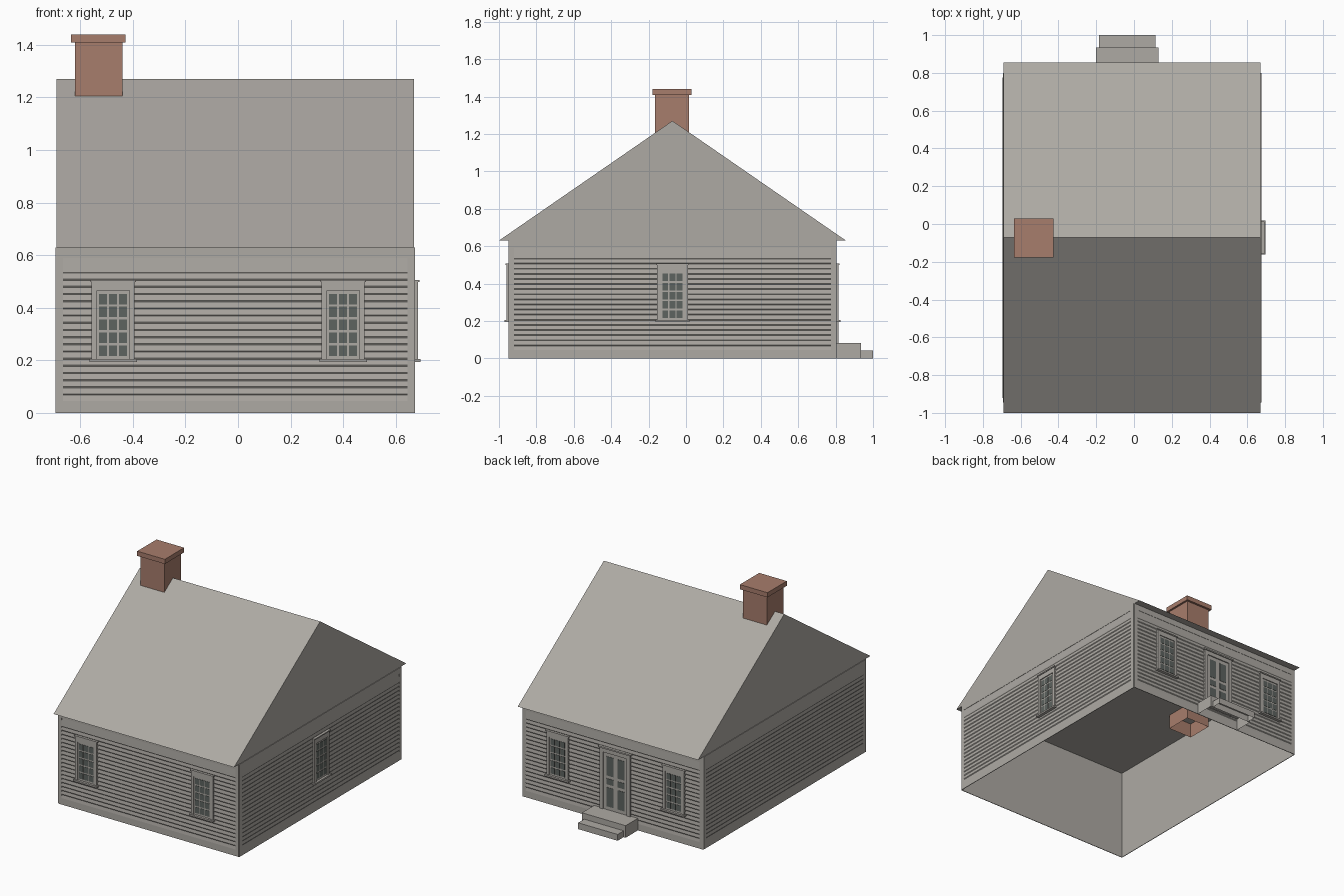
import bpy, bmesh, math
from mathutils import Matrix, Vector

if "Cube" in bpy.data.objects:
    bpy.data.objects.remove(bpy.data.objects["Cube"])


def material(name, rgb):
    m = bpy.data.materials.new(name)
    m.use_nodes = True
    m.diffuse_color = (*rgb, 1)
    bsdf = m.node_tree.nodes["Principled BSDF"]
    bsdf.inputs["Base Color"].default_value = (*rgb, 1)
    bsdf.inputs["Roughness"].default_value = 0.9
    return m


WOOD, GLASS, BRICK = 0, 1, 2
MATS = [material("weathered_grey", (0.42, 0.40, 0.37)),
        material("dark_pane", (0.11, 0.125, 0.115)),
        material("brick_red", (0.39, 0.205, 0.15))]


def box(bm, x, y, z, mat=WOOD, drop=None):
    """Box between (low, high) pairs; drop removes the 'bottom' or 'both' ends."""
    size = Vector((x[1] - x[0], y[1] - y[0], z[1] - z[0]))
    mid = Vector((x[0] + x[1], y[0] + y[1], z[0] + z[1])) / 2
    made = bmesh.ops.create_cube(bm, size=1, matrix=Matrix.Translation(mid) @ Matrix.Diagonal((*size, 1)))
    faces = {f for v in made["verts"] for f in v.link_faces}
    for f in faces:
        f.material_index = mat
    if drop:
        ends = [f for f in faces if abs(f.normal.z) > 0.9 or abs(f.calc_center_median().z - mid.z) > size.z * 0.4]
        if drop == "bottom":
            ends = [f for f in ends if f.calc_center_median().z < mid.z]
        bmesh.ops.delete(bm, geom=ends, context="FACES_ONLY")


def extrude_profile(bm, profile, x0, x1, closed=True):
    """Sweep (y, z) points along x."""
    a = [bm.verts.new((x0, y, z)) for y, z in profile]
    b = [bm.verts.new((x1, y, z)) for y, z in profile]
    n = len(profile)
    for i in range(n if closed else n - 1):
        j = (i + 1) % n
        bm.faces.new((a[i], b[i], b[j], a[j]))
    if closed:
        bm.faces.new(a)
        bm.faces.new(b[::-1])


def finish(name, bm, matrix=None):
    bmesh.ops.recalc_face_normals(bm, faces=bm.faces)
    me = bpy.data.meshes.new(name)
    bm.to_mesh(me)
    bm.free()
    for m in MATS:
        me.materials.append(m)
    ob = bpy.data.objects.new(name, me)
    if matrix:
        ob.matrix_world = matrix
    bpy.context.collection.objects.link(ob)
    return ob


# House dimensions
CX, CY, HX, HY, EAVE = -0.01, -0.0725, 0.68, 0.8725, 0.63


def side(angle, reach):
    """Wall frame: local x along the wall, local -y outward."""
    return Matrix.Translation((CX, CY, 0)) @ Matrix.Rotation(math.radians(angle), 4, "Z") @ Matrix.Translation((0, -reach, 0))


SIDES = {"front": (side(0, HY), HX), "left": (side(90, HX), HY),
         "back": (side(180, HY), HX), "right": (side(270, HX), HY)}

# Wall shell, open below
bm = bmesh.new()
box(bm, (CX - HX, CX + HX), (CY - HY, CY + HY), (0, EAVE), drop="both")
finish("walls", bm)

# Roof, with its gables and flat underside
bm = bmesh.new()
extrude_profile(bm, [(-1, EAVE), (0.855, EAVE), (CY, 1.27)], CX - HX, CX + HX)
finish("roof", bm)

# Corner boards, base board, frieze and clapboards on each wall
PITCH, TRIM, LOW, HIGH = 0.0273, 0.025, 0.045, 0.59
for name, (matrix, half) in SIDES.items():
    bm = bmesh.new()
    for s in (-1, 1):
        edges = sorted((s * half, s * (half - TRIM)))
        box(bm, edges, (-0.004, 0), (0, EAVE))
    inner = (TRIM - half, half - TRIM)
    box(bm, inner, (-0.004, 0), (0, LOW))
    box(bm, inner, (-0.004, 0), (HIGH, EAVE))
    finish(name + "_trim", bm, matrix)

    bm = bmesh.new()
    profile = []
    for i in range(19):
        z = LOW + i * PITCH
        top = z + PITCH - 0.005 if i < 18 else HIGH
        profile += [(-0.005, z), (-0.002, top)]
    extrude_profile(bm, profile, *inner, closed=False)
    # Siding faces must look outward
    ob = finish(name + "_clapboards", bm, matrix)
    if sum(p.normal.y * p.area for p in ob.data.polygons) > 0:
        ob.data.flip_normals()


def window(name, matrix, u):
    """Nine-over-six sash with casing, sill and cap."""
    bm = bmesh.new()
    w, z0, z1 = 0.082, 0.2, 0.5
    box(bm, (u - w, u + w), (-0.009, 0), (z0, z1))
    for s in (-1, 1):
        box(bm, sorted((u + s * w, u + s * 0.062)), (-0.015, 0), (z0, z1))
    box(bm, (u - 0.062, u + 0.062), (-0.015, 0), (0.465, z1))
    box(bm, (u - w - 0.005, u + w + 0.005), (-0.02, 0), (z1 - 0.002, z1 + 0.006))
    box(bm, (u - w - 0.008, u + w + 0.008), (-0.025, 0), (z0 - 0.006, z0 + 0.005))
    for col in (-1, 0, 1):
        for row in range(5):
            x, z = u + col * 0.038, 0.217 + row * 0.049
            box(bm, (x - 0.0155, x + 0.0155), (-0.011, -0.008), (z, z + 0.04), GLASS)
    finish(name, bm, matrix)


for name, wall, u in (("front_window_right", "front", -0.465), ("front_window_left", "front", 0.41),
                      ("back_window_left", "back", -0.41), ("back_window_right", "back", 0.465),
                      ("side_window", "left", 0)):
    window(name, SIDES[wall][0], u)

# Door with casing, cap and six dark panels
bm = bmesh.new()
u, w = 0.024, 0.115
box(bm, (u - w, u + w), (-0.008, 0), (0.08, 0.5))
for s in (-1, 1):
    box(bm, sorted((u + s * w, u + s * 0.09)), (-0.015, 0), (0.08, 0.5))
    for z0, z1 in ((0.105, 0.235), (0.255, 0.295), (0.315, 0.445)):
        box(bm, sorted((u + s * 0.015, u + s * 0.068)), (-0.01, -0.007), (z0, z1), GLASS)
box(bm, (u - 0.09, u + 0.09), (-0.015, 0), (0.47, 0.5))
box(bm, (u - w - 0.008, u + w + 0.008), (-0.022, 0), (0.498, 0.508))
finish("door", bm, SIDES["back"][0])

# Hollow back steps
bm = bmesh.new()
box(bm, (-0.2, 0.13), (0.8, 0.935), (0, 0.082), drop="bottom")
box(bm, (-0.185, 0.113), (0.935, 1), (0, 0.043), drop="bottom")
finish("steps", bm)

# Chimney shaft runs down through the ceiling
bm = bmesh.new()
box(bm, (-0.62, -0.44), (-0.165, 0.015), (0.53, 1.41), BRICK, drop="both")
box(bm, (-0.635, -0.427), (-0.178, 0.03), (1.408, 1.44), BRICK)
finish("chimney", bm)
